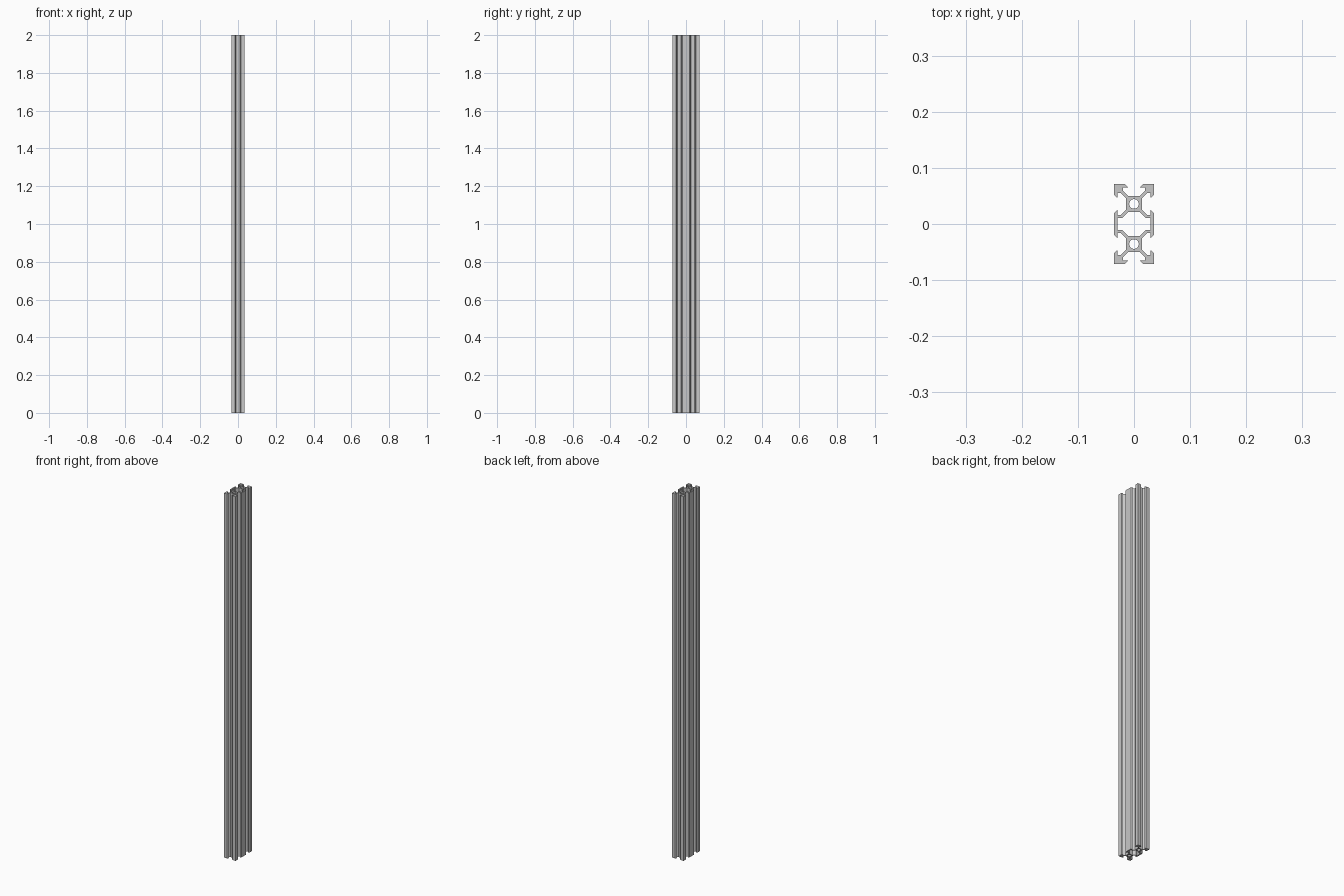
import bpy
import bmesh
from math import cos, sin, pi

cube = bpy.data.objects.get("Cube")
if cube:
    bpy.data.objects.remove(cube, do_unlink=True)

MM = 2 / 560          # one profile millimetre in scene units
HALF = 10             # half the width of one square cell
CORE = 3.9            # half the width of the core around each bore
BORE = 2.4            # bore radius

# Half of one V slot: (distance from slot centre, distance from cell centre)
half_slot = [(2.84, CORE), (5.5, 6.56), (5.5, 8.2), (3.1, 8.2), (3.1, 8.5), (4.58, HALF)]

# Outer outline of one quarter: end slot, corner, then both halves of the side slot
quarter = [(a, HALF + d) for a, d in half_slot]
quarter.append((HALF, 2 * HALF))
quarter += [(d, HALF + a) for a, d in reversed(half_slot)]
quarter += [(d, HALF - a) for a, d in half_slot]

# Quarter of the hollow between the two cores
hollow = [(2.84, HALF - CORE), (5.94, 3.0), (8.2, 3.0)]


def mirror_all(points):
    """Mirror a quarter outline into a closed loop."""
    right = points + [(x, -y) for x, y in reversed(points)]
    return right + [(-x, y) for x, y in reversed(right)]


def circle(cy, radius, sides=32):
    return [(radius * cos(2 * pi * i / sides), cy + radius * sin(2 * pi * i / sides))
            for i in range(sides)]


# Extruded rail with bores and centre hollow
curve = bpy.data.curves.new("slotted_rail", "CURVE")
curve.dimensions = "2D"
curve.fill_mode = "BOTH"
curve.extrude = 1.0
for loop in (mirror_all(quarter), mirror_all(hollow), circle(HALF, BORE), circle(-HALF, BORE)):
    spline = curve.splines.new("POLY")
    spline.points.add(len(loop) - 1)
    for point, (x, y) in zip(spline.points, loop):
        point.co = (x * MM, y * MM, 0, 1)
    spline.use_cyclic_u = True

rail = bpy.data.objects.new("slotted_rail", curve)
bpy.context.collection.objects.link(rail)
bpy.ops.object.select_all(action="DESELECT")
rail.select_set(True)
bpy.context.view_layer.objects.active = rail
bpy.ops.object.convert(target="MESH")
rail = bpy.context.object

# Weld the caps to the walls and stand the rail on the ground
bm = bmesh.new()
bm.from_mesh(rail.data)
bmesh.ops.remove_doubles(bm, verts=bm.verts, dist=0.00001)
bmesh.ops.translate(bm, verts=bm.verts, vec=(0, 0, 1))
bmesh.ops.recalc_face_normals(bm, faces=bm.faces)
bm.to_mesh(rail.data)
bm.free()
bpy.ops.object.shade_smooth_by_angle(angle=pi / 6)

# Aluminium finish
aluminium = bpy.data.materials.new("aluminium_grey")
aluminium.use_nodes = True
colour = (0.58, 0.58, 0.58, 1)
aluminium.diffuse_color = colour
aluminium.node_tree.nodes["Principled BSDF"].inputs["Base Color"].default_value = colour
rail.data.materials.clear()
rail.data.materials.append(aluminium)
